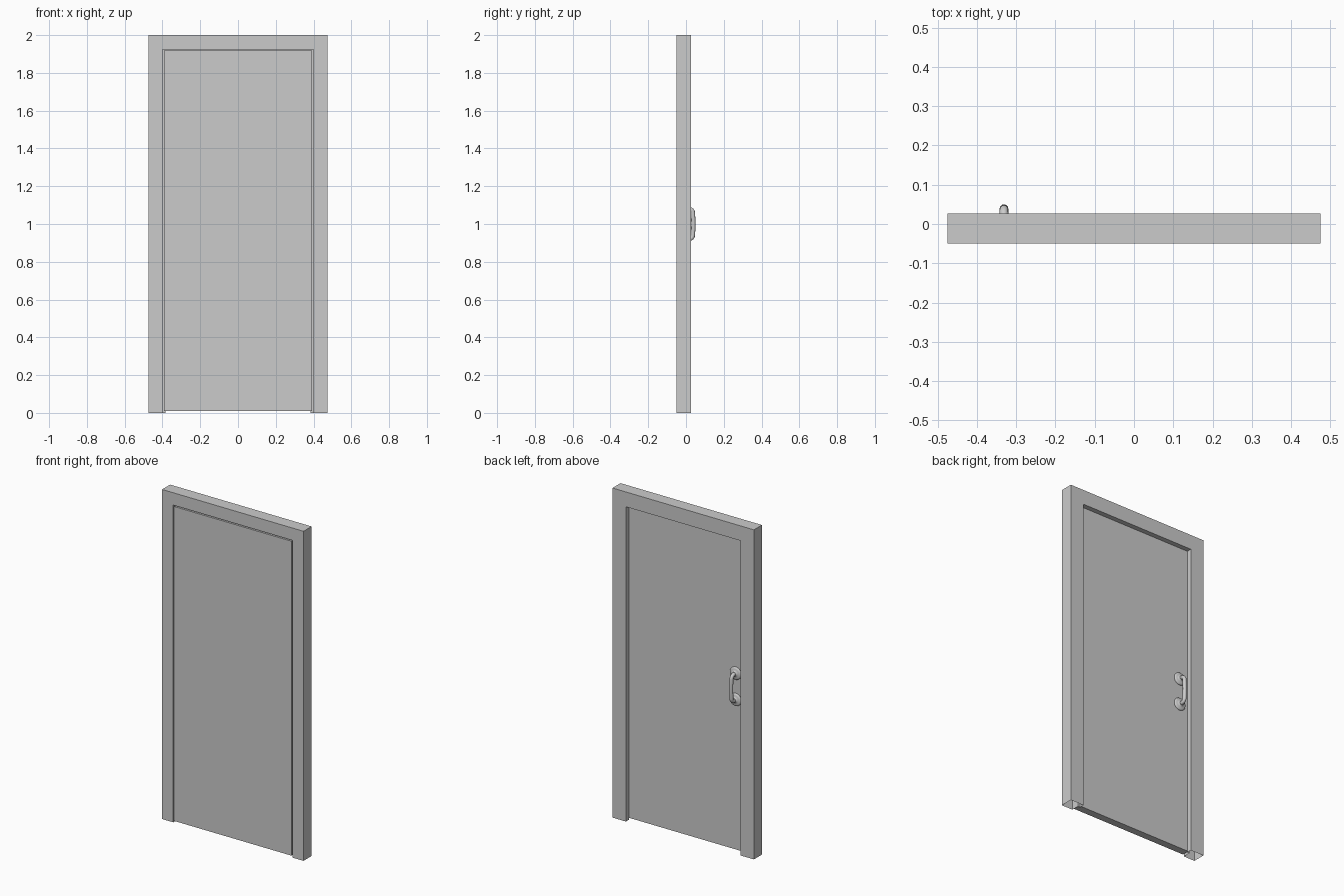
import bpy, bmesh, math

if "Cube" in bpy.data.objects:
    bpy.data.objects.remove(bpy.data.objects["Cube"])

DOOR_BACK = -0.003
HX = -0.331          # handle x position


def make_object(name, bm):
    bmesh.ops.recalc_face_normals(bm, faces=bm.faces[:])
    me = bpy.data.meshes.new(name)
    bm.to_mesh(me)
    bm.free()
    ob = bpy.data.objects.new(name, me)
    bpy.context.collection.objects.link(ob)
    return ob


# Rebated frame: profile (half width, top, y) swept round the opening, open at the floor
profile = [(0.475, 2.0, -0.05), (0.40, 1.925, -0.05), (0.40, 1.925, DOOR_BACK),
           (0.385, 1.91, DOOR_BACK), (0.385, 1.91, 0.027), (0.475, 2.0, 0.027)]
bm = bmesh.new()
rows = [[bm.verts.new(p) for p in ((-w, y, 0), (-w, y, t), (w, y, t), (w, y, 0))]
        for w, t, y in profile]
for a, b in zip(rows, rows[1:] + rows[:1]):
    for i in range(3):
        bm.faces.new((a[i], a[i + 1], b[i + 1], b[i]))
make_object("door_frame", bm)

# Door leaf, flush with the front of the frame
bm = bmesh.new()
bmesh.ops.create_cube(bm, size=1)
y0, y1, z0, z1 = -0.05, DOOR_BACK - 0.002, 0.01, 1.918
for v in bm.verts:
    v.co = (v.co.x * 0.786, (y0 + y1) / 2 + v.co.y * (y1 - y0),
            (z0 + z1) / 2 + v.co.z * (z1 - z0))
make_object("door_leaf", bm)


# Round mounting plates, lathed about y
def rosette(name, z, seg=32):
    bm = bmesh.new()
    prof = [(0.038, 0), (0.038, 0.004), (0.035, 0.008), (0.028, 0.010),
            (0.020, 0.011), (0.016, 0.014), (0.012, 0.018)]
    rings = []
    for r, h in prof:
        rings.append([bm.verts.new((HX + r * math.cos(2 * math.pi * i / seg), y1 + h,
                                    z + r * math.sin(2 * math.pi * i / seg)))
                      for i in range(seg)])
    for a, b in zip(rings, rings[1:]):
        for i in range(seg):
            j = (i + 1) % seg
            bm.faces.new((a[i], a[j], b[j], b[i]))
    bm.faces.new(rings[0])
    bm.faces.new(rings[-1])
    return make_object(name, bm)


parts = [rosette("upper_rosette", 1.08), rosette("lower_rosette", 0.92)]

# Pull bar: half path (y, z offset) mirrored about mid height, swept as a tube
R = 0.022
half = [(y1, 0.08)]
for k in range(7):
    a = math.pi / 2 * k / 6
    half.append((0.037 - R + R * math.sin(a), 0.08 - R + R * math.cos(a)))
half.append((0.0385, 0.03))
path = half + [(0.039, 0.0)] + [(y, -z) for y, z in reversed(half)]
tube, seg = 0.011, 16
bm = bmesh.new()
rings = []
for n, (y, z) in enumerate(path):
    ya, za = path[max(n - 1, 0)]
    yb, zb = path[min(n + 1, len(path) - 1)]
    d = math.hypot(yb - ya, zb - za)
    ny, nz = -(zb - za) / d, (yb - ya) / d
    ring = []
    for i in range(seg):
        t = 2 * math.pi * i / seg
        c = tube * math.cos(t)
        ring.append(bm.verts.new((HX + tube * math.sin(t), y + ny * c, 1.0 + z + nz * c)))
    rings.append(ring)
for a, b in zip(rings, rings[1:]):
    for i in range(seg):
        j = (i + 1) % seg
        bm.faces.new((a[i], a[j], b[j], b[i]))
bm.faces.new(rings[0])
bm.faces.new(rings[-1])
parts.append(make_object("pull_handle", bm))

# Smooth shading on the handle hardware
for ob in parts:
    ob.select_set(True)
bpy.context.view_layer.objects.active = parts[-1]
bpy.ops.object.shade_smooth_by_angle(angle=math.radians(40))
